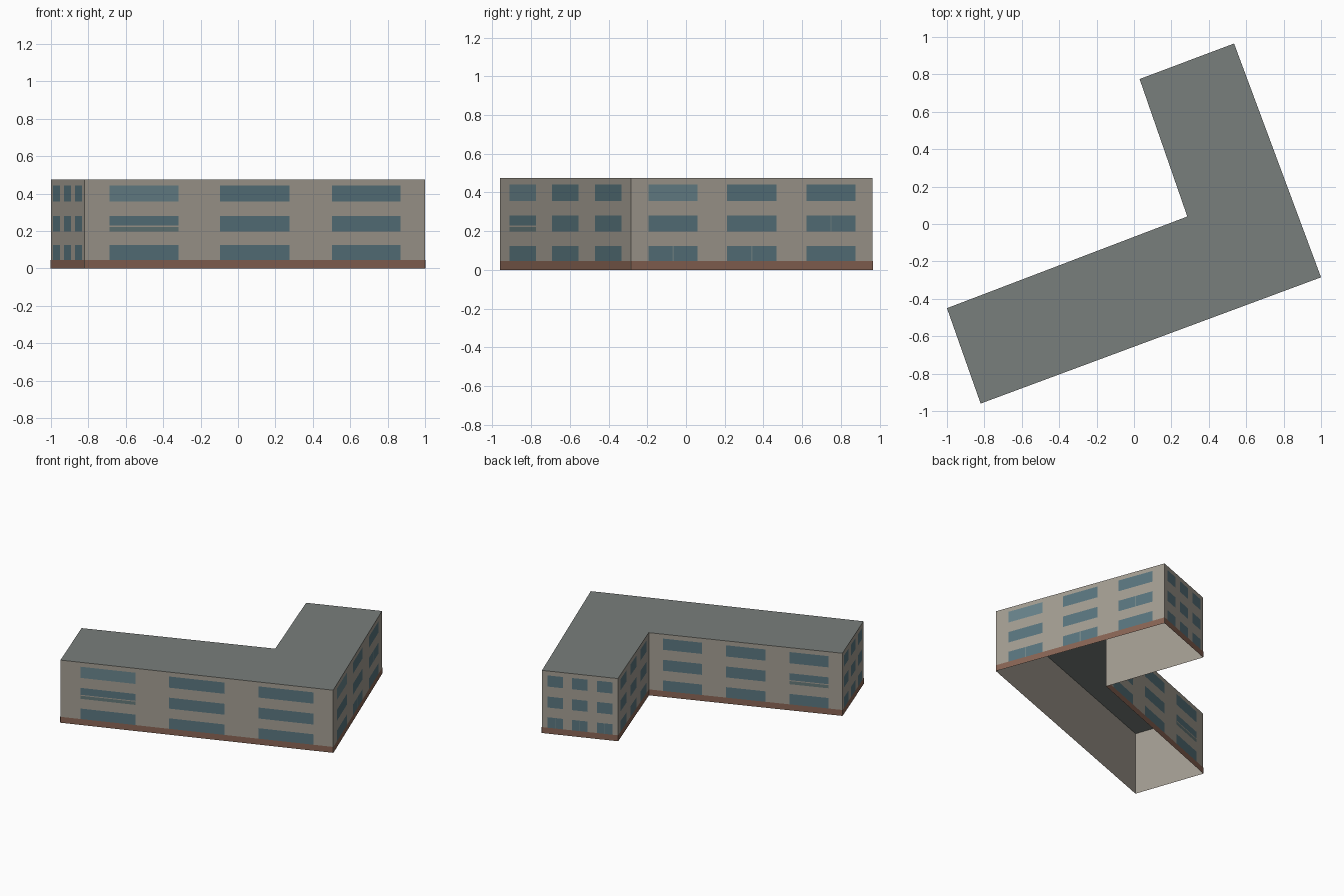
import bpy
from mathutils import Vector

if "Cube" in bpy.data.objects:
    bpy.data.objects.remove(bpy.data.objects["Cube"])

H = 0.475
# L-shaped footprint, counter-clockwise from the front left corner
PLAN = [(-0.82, -0.96), (1.0, -0.285), (0.535, 0.965),
        (0.03, 0.775), (0.285, 0.04), (-1.0, -0.45)]
NAMES = ["front", "right", "back_end", "inner_side", "inner_back", "left_end"]
COLS = [(0.073, 0.276), (0.398, 0.602), (0.726, 0.928)]
ROWS = [(0.042, 0.124), (0.198, 0.281), (0.357, 0.442)]


def material(name, rgb):
    m = bpy.data.materials.new(name)
    m.diffuse_color = (*rgb, 1)
    m.use_nodes = True
    m.node_tree.nodes["Principled BSDF"].inputs["Base Color"].default_value = m.diffuse_color
    return m


WALL = material("plaster", (0.37, 0.34, 0.29))
ROOF = material("roofing", (0.19, 0.21, 0.20))
GLASS = material("glass", (0.10, 0.18, 0.21))
PALE = material("pale_glass", (0.14, 0.23, 0.26))
BRICK = material("brick", (0.25, 0.13, 0.09))
FRAME = material("window_frame", (0.17, 0.24, 0.25))
BLIND = material("blind", (0.13, 0.19, 0.19))


def mesh_object(name, verts, faces, mat):
    me = bpy.data.meshes.new(name)
    me.from_pydata(verts, [], faces)
    me.materials.append(mat)
    ob = bpy.data.objects.new(name, me)
    bpy.context.collection.objects.link(ob)
    return ob


def panels(name, a, b, rects, offset, mat):
    """Thin rectangles (t0, t1, z0, z1) lying on the wall from a to b."""
    d = b - a
    n = Vector((d.y, -d.x, 0)).normalized() * offset
    verts, faces = [], []
    for t0, t1, z0, z1 in rects:
        k = len(verts)
        for t, z in ((t0, z0), (t1, z0), (t1, z1), (t0, z1)):
            verts.append(a + d * t + n + Vector((0, 0, z)))
        faces.append((k, k + 1, k + 2, k + 3))
    if rects:
        mesh_object(name, verts, faces, mat)


# Hollow wall shell, open underneath, with a flat roof
N = len(PLAN)
low = [(x, y, 0) for x, y in PLAN]
top = [(x, y, H) for x, y in PLAN]
mesh_object("walls", low + top,
            [(i, (i + 1) % N, (i + 1) % N + N, i + N) for i in range(N)], WALL)
mesh_object("flat_roof", top, [tuple(range(N))], ROOF)

# Window details per wall as (column, row)
mullions = {"right": [(0, 0), (1, 0), (2, 1)], "back_end": [(0, 0), (1, 0), (2, 0)]}
blinds = {"front": [(0, 1)], "inner_back": [(2, 1)]}
pale = {"front": [(0, 2)], "right": [(0, 2)]}

for i, name in enumerate(NAMES):
    a = Vector((*PLAN[i], 0))
    b = Vector((*PLAN[(i + 1) % N], 0))
    light = pale.get(name, [])
    cells = [(c, r) for c in range(3) for r in range(3)]

    # Window bands
    panels(name + "_windows", a, b,
           [COLS[c] + ROWS[r] for c, r in cells if (c, r) not in light], 0.001, GLASS)
    panels(name + "_pale_windows", a, b, [COLS[c] + ROWS[r] for c, r in light], 0.001, PALE)

    # Thin centre bars
    bars = []
    for c, r in mullions.get(name, []):
        m = sum(COLS[c]) / 2
        bars.append((m - 0.003, m + 0.003) + ROWS[r])
    panels(name + "_mullions", a, b, bars, 0.0015, FRAME)

    # Lowered blinds with a pale strip above
    spots = blinds.get(name, [])
    panels(name + "_blinds", a, b, [COLS[c] + (0.198, 0.222) for c, r in spots], 0.0015, BLIND)
    panels(name + "_blind_rails", a, b, [COLS[c] + (0.222, 0.229) for c, r in spots], 0.0015, WALL)

    # Brick plinth strip
    panels(name + "_plinth", a, b, [(0, 1, 0, 0.045)], 0.002, BRICK)
